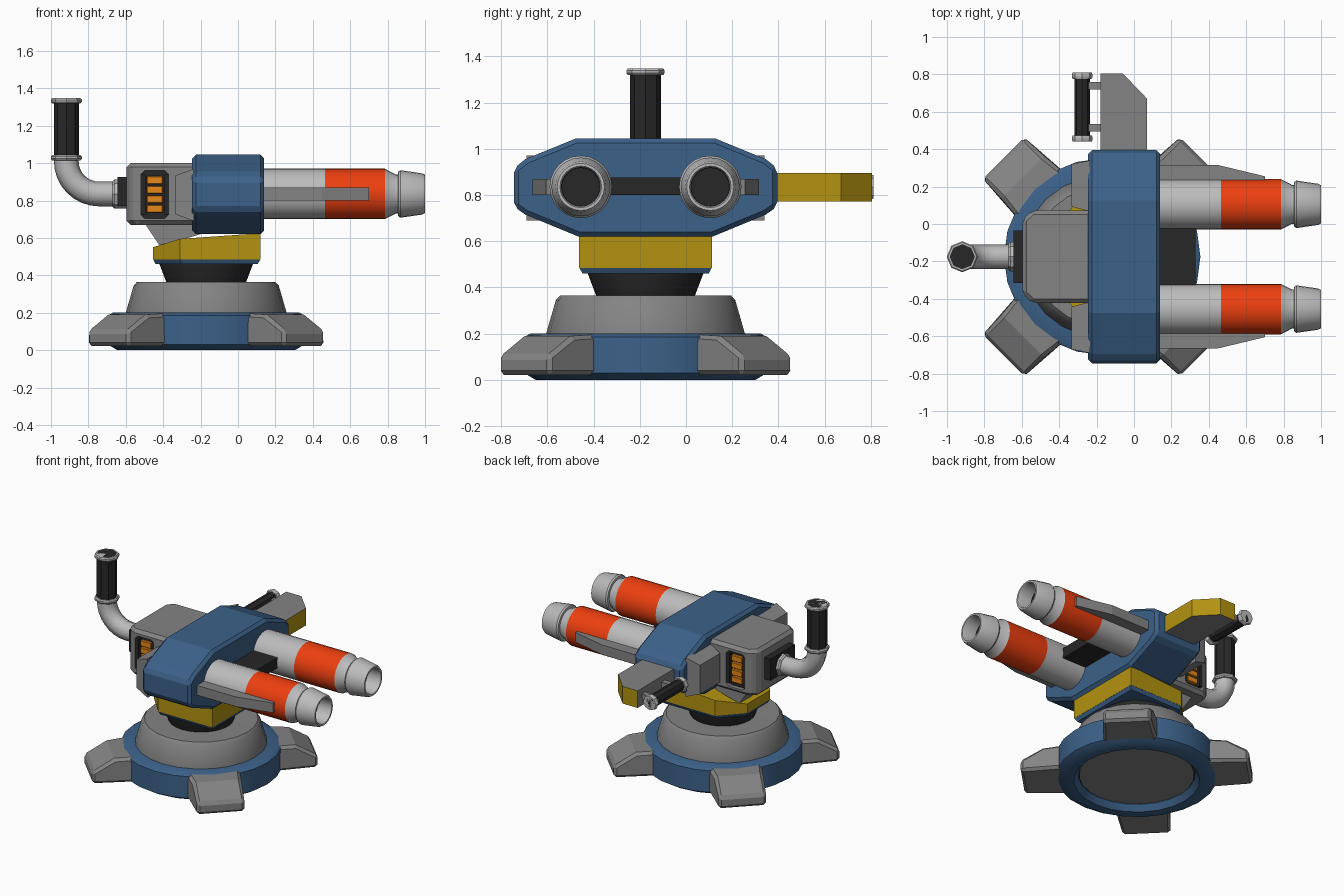
import bpy, bmesh
from math import sin, cos, pi, radians

if "Cube" in bpy.data.objects:
    bpy.data.objects.remove(bpy.data.objects["Cube"])

CX, CY, BZ = -0.17, -0.175, 0.835
COL = {'blue': (0.045, 0.12, 0.25, 1), 'yellow': (0.45, 0.29, 0.005, 1),
       'orange': (0.85, 0.05, 0.005, 1), 'dark': (0.02, 0.02, 0.02, 1),
       'amber': (0.8, 0.25, 0.01, 1), 'light': (0.5, 0.5, 0.5, 1),
       'grey': (0.23, 0.23, 0.23, 1)}
MATS = {}


def mat(c):
    if c not in MATS:
        MATS[c] = bpy.data.materials.new(c)
        MATS[c].diffuse_color = COL[c]
    return MATS[c]


def finish(name, bm, color, bevel=0, smooth=False, recalc=True):
    bmesh.ops.remove_doubles(bm, verts=bm.verts, dist=1e-5)
    if recalc:
        bmesh.ops.recalc_face_normals(bm, faces=bm.faces)
    me = bpy.data.meshes.new(name)
    bm.to_mesh(me)
    bm.free()
    ob = bpy.data.objects.new(name, me)
    bpy.context.collection.objects.link(ob)
    me.materials.append(mat(color))
    if bevel:
        m = ob.modifiers.new('bevel', 'BEVEL')
        m.width, m.segments, m.limit_method = bevel, 1, 'ANGLE'
        m.angle_limit = radians(40)
    if smooth:
        bpy.ops.object.select_all(action='DESELECT')
        ob.select_set(True)
        bpy.context.view_layer.objects.active = ob
        bpy.ops.object.shade_smooth_by_angle(angle=radians(32))
    return ob


def lathe(name, prof, center, axis, color, seg=24, closed=False):
    """Spin (radius, distance) points about an axis through center."""
    bm = bmesh.new()
    rings = []
    for r, t in prof:
        ring = []
        for i in range(seg):
            c, s = r * cos(2 * pi * i / seg), r * sin(2 * pi * i / seg)
            p = {'x': (t, c, s), 'y': (s, t, c), 'z': (c, s, t)}[axis]
            ring.append(bm.verts.new([a + b for a, b in zip(p, center)]))
        rings.append(ring)
    pairs = list(zip(rings, rings[1:])) + ([(rings[-1], rings[0])] if closed else [])
    for a, b in pairs:
        for i in range(seg):
            j = (i + 1) % seg
            bm.faces.new((a[i], a[j], b[j], b[i]))
    bmesh.ops.dissolve_degenerate(bm, dist=1e-6, edges=bm.edges)
    return finish(name, bm, color, smooth=True, recalc=closed or prof[0][0] == 0)


def prism(name, pts, axis, a, b, color, bevel=0, tweak=None):
    """Extrude a flat outline along an axis from a to b."""
    bm = bmesh.new()
    put = {'x': lambda u, v, t: (t, u, v), 'y': lambda u, v, t: (u, t, v),
           'z': lambda u, v, t: (u, v, t)}[axis]
    lo, hi = ([bm.verts.new(put(u, v, t)) for u, v in pts] for t in (a, b))
    bm.faces.new(lo)
    bm.faces.new(hi)
    for i in range(len(pts)):
        j = (i + 1) % len(pts)
        bm.faces.new((lo[i], lo[j], hi[j], hi[i]))
    if tweak:
        for v in bm.verts:
            tweak(v.co)
    return finish(name, bm, color, bevel)


def box(name, x, y, z, color, bevel=0, tweak=None):
    return prism(name, [(x[0], y[0]), (x[1], y[0]), (x[1], y[1]), (x[0], y[1])],
                 'z', z[0], z[1], color, bevel, tweak)


# Base ring, underside and pedestal
O = (CX, CY, 0)
lathe('base_ring', [(.41, 0), (.475, 0), (.525, .03), (.525, .185), (.50, .2), (.38, .2), (.38, .04)],
      O, 'z', 'blue', closed=True)
lathe('underside_rim', [(.41, .004), (.41, .03), (.36, .06), (.36, .1), (.415, .1)], O, 'z', 'dark', closed=True)
lathe('underside_plate', [(0, .04), (.375, .04), (.375, .07), (0, .07)], O, 'z', 'grey')
lathe('pedestal', [(0, .19), (.43, .19), (.43, .2), (.388, .345), (.37, .365), (.26, .365), (0, .355)], O, 'z', 'grey')
lathe('neck', [(0, .35), (.208, .35), (.25, .46), (.25, .48), (0, .48)], O, 'z', 'dark')

# Four diagonal feet
def taper_foot(co):
    if co.x < .5:
        co.y *= 1.15

for k in range(4):
    foot = prism('foot_%d' % (k + 1), [(.40, .022), (.745, .022), (.745, .105), (.60, .19), (.40, .2)],
                 'y', -.157, .157, 'grey', .018, taper_foot)
    foot.location = O
    foot.rotation_euler.z = pi / 4 + k * pi / 2

# Turntable with cropped, sloping rear corners
plan = [(.12, CY - .287), (.12, CY + .287), (-.31, CY + .287),
        (-.455, CY + .13), (-.455, CY - .13), (-.31, CY - .287)]

def slope_rear(co):
    if co.z > .6 and co.x < -.2:
        co.z = .595 if co.x > -.4 else .55

prism('turntable', plan, 'z', .485, .625, 'yellow', 0, slope_rear)

def shrink(co):
    if co.z < .47:
        co.x, co.y = CX + (co.x - CX) * .95, CY + (co.y - CY) * .95

prism('turntable_plate', plan, 'z', .46, .487, 'blue', 0, shrink)

# Blue head
half = [(.30, 1.045), (.52, .955), (.57, .915), (.57, .75), (.52, .715), (.29, .62)]
outline = [(CY + y, z) for y, z in half] + [(CY - y, z) for y, z in reversed(half)]
prism('head', outline, 'x', -.245, .14, 'blue', .02)

# Rear housing with vent pockets
b = .248
body = prism('rear_housing', [(-.2, CY - b), (-.2, CY + b), (-.545, CY + b), (-.597, CY + b - .05),
                              (-.597, CY - b + .05), (-.545, CY - b)], 'z', .67, 1.0, 'grey', .022)
prism('housing_support', [(-.50, .68), (-.42, .56), (-.30, .59), (-.2, .62), (-.2, .68)], 'y',
      CY - .17, CY + .17, 'grey')
for side, s in (('front', -1), ('back', 1)):
    f = CY + s * b
    r = [(-.50, .705), (-.39, .705), (-.37, .725), (-.37, .94), (-.39, .96), (-.50, .96), (-.52, .94), (-.52, .725)]
    cut = prism('vent_cutter_' + side, r, 'y', f - .04, f + .04, 'dark')
    cut.hide_render = True
    cut.hide_set(True)
    m = body.modifiers.new('vent', 'BOOLEAN')
    m.object, m.operation, m.solver = cut, 'DIFFERENCE', 'EXACT'
    prism('vent_panel_' + side, r, 'y', f - s * .045, f - s * .03, 'dark')
    for x0, x1 in ((-.52, -.495), (-.395, -.37)):
        box('vent_frame_' + side, (x0, x1), sorted((f - s * .04, f - s * .004)), (.725, .94), 'dark')
    for i in range(4):
        z = .735 + i * .051
        box('vent_slat_%s_%d' % (side, i + 1), (-.488, -.402), sorted((f - s * .035, f - s * .01)),
            (z, z + .042), 'amber', .004)

    # Tapered cheeks beside the housing
    def cheek(co, s=s):
        if co.x < -.3:
            co.y = CY + s * .40 + (co.y - CY - s * .40) * .82
            co.z = .83 + (co.z - .83) * .74
    box('cheek_' + side, (-.335, -.235), sorted((CY + s * .24, CY + s * .515)), (.69, .97), 'grey', 0, cheek)

# Twin barrels with side fins
for side, s in (('front', -1), ('back', 1)):
    c = (0, CY + s * .28, BZ)
    lathe('barrel_' + side, [(.135, .465), (.135, .1)][::-1], c, 'x', 'light')
    lathe('barrel_band_' + side, [(.135, .465), (.135, .785)], c, 'x', 'orange')
    lathe('barrel_neck_' + side, [(.135, .785), (.104, .845), (.104, .865)], c, 'x', 'light')
    lathe('muzzle_' + side, [(.098, .855), (.12, .857), (.127, .868), (.11, .985), (.102, 1.0), (.09, 1.0), (.084, .985),
                             (.084, .85)], c, 'x', 'light', closed=True)
    lathe('bore_' + side, [(.085, .975), (.082, .74), (0, .74)], c, 'x', 'dark')
    y = lambda d: CY + s * d
    prism('barrel_fin_' + side, [(.1, y(.38)), (.1, y(.49)), (.45, y(.49)), (.70, y(.43)), (.70, y(.38))],
          'z', .80, .87, 'grey')
box('barrel_bridge', (.1, .33), (CY - .16, CY + .16), (.80, .875), 'dark')

# Rear pipe with upright grip
box('pipe_mount', (-.645, -.58), (CY - .14, CY + .14), (.77, .925), 'dark')
lathe('pipe_collar', [(0, -.67), (.07, -.67), (.078, -.66), (.078, -.59), (0, -.59)], (0, CY, BZ), 'x', 'light', 8)
cu = bpy.data.curves.new('pipe_path', 'CURVE')
cu.dimensions, cu.bevel_depth, cu.bevel_resolution = '3D', .066, 2
path = [(-.64, BZ)] + [(-.743 - .175 * sin(a * pi / 16), 1.01 - .175 * cos(a * pi / 16)) for a in range(9)] + [(-.918, 1.03)]
sp = cu.splines.new('POLY')
sp.points.add(len(path) - 1)
for p, (x, z) in zip(sp.points, path):
    p.co = (x, CY, z, 1)
pipe = bpy.data.objects.new('bent_pipe', cu)
bpy.context.collection.objects.link(pipe)
cu.materials.append(mat('light'))


def grip(name, c, axis, a, b, r, flange, cap):
    lathe(name + '_grip', [(0, a), (r, a), (r, b), (0, b)], c, axis, 'dark', 8)
    for n, t in (('lower', a), ('upper', b - cap)):
        lathe(name + '_flange_' + n, [(0, t), (flange * .92, t), (flange, t + cap * .3), (flange, t + cap * .7),
                                      (flange * .92, t + cap), (0, t + cap)], c, axis, 'light', 8)

grip('pipe', (-.918, CY, 0), 'z', 1.015, 1.347, .067, .083, .028)

# Side arm: grey top, bottom and rear, yellow outer faces
arm = prism('side_arm', [(-.18, .36), (.07, .36), (.07, .67), (-.06, .805), (-.18, .805)], 'z', .772, .895, 'grey')
arm.data.materials.append(mat('yellow'))
for p in arm.data.polygons:
    if p.normal.x > .3 or p.normal.y > .3:
        p.material_index = 1

# Side handle
grip('side_handle', (-.277, 0, BZ), 'y', .44, .81, .042, .055, .034)
for i, yy in enumerate((.515, .738)):
    box('side_handle_bracket_%d' % (i + 1), (-.26, -.17), (yy - .02, yy + .02), (.815, .855), 'grey')

for m in bpy.data.materials:
    if m.users and not m.is_grease_pencil:
        m.use_nodes = True
        m.node_tree.nodes["Principled BSDF"].inputs["Base Color"].default_value = m.diffuse_color
